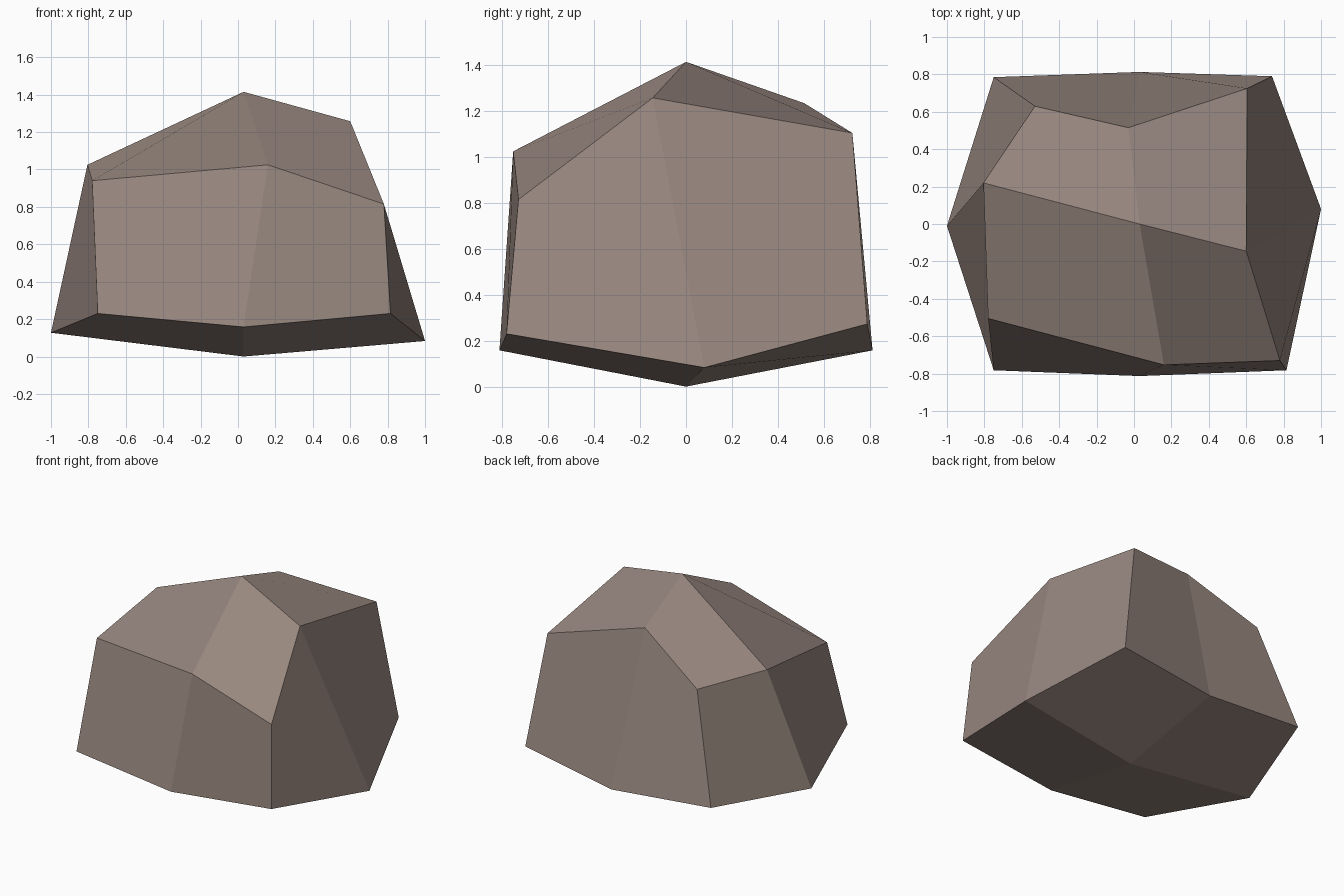
import bpy, bmesh

if "Cube" in bpy.data.objects:
    bpy.data.objects.remove(bpy.data.objects["Cube"])

# Two 3x3 grids (front row to back row, left to right): base and crown of the boulder
base = [(-.75, -.782, .23), (.03, -.813, .158), (.815, -.782, .23),
        (-1, -.01, .127), (.03, 0, 0), (1, .08, .083),
        (-.75, .785, .222), (.03, .813, .158), (.738, .79, .273)]
crown = [(-.78, -.505, .94), (.16, -.753, 1.025), (.78, -.73, .815),
         (-.805, .22, 1.025), (.03, 0, 1.415), (.60, -.145, 1.258),
         (-.53, .63, .965), (-.03, .515, 1.235), (.605, .725, 1.105)]
rim = [0, 1, 2, 5, 8, 7, 6, 3]          # outer loop, counter-clockwise

bm = bmesh.new()
low = [bm.verts.new(p) for p in base]
top = [bm.verts.new(p) for p in crown]

# Crown and underside: four flat-shaded quads each
for i in (0, 1, 3, 4):
    bm.faces.new((top[i], top[i + 1], top[i + 4], top[i + 3]))
    bm.faces.new((low[i + 3], low[i + 4], low[i + 1], low[i]))

# Sides: eight quads round the rim
for i, j in zip(rim, rim[1:] + rim[:1]):
    bm.faces.new((low[j], top[j], top[i], low[i]))

mesh = bpy.data.meshes.new("boulder")
bm.to_mesh(mesh)
bm.free()
boulder = bpy.data.objects.new("boulder", mesh)
bpy.context.collection.objects.link(boulder)

# Stone colour
stone = bpy.data.materials.new("brown_grey_stone")
stone.diffuse_color = (.31, .24, .21, 1)
stone.use_nodes = True
stone.node_tree.nodes["Principled BSDF"].inputs["Base Color"].default_value = stone.diffuse_color
mesh.materials.append(stone)
